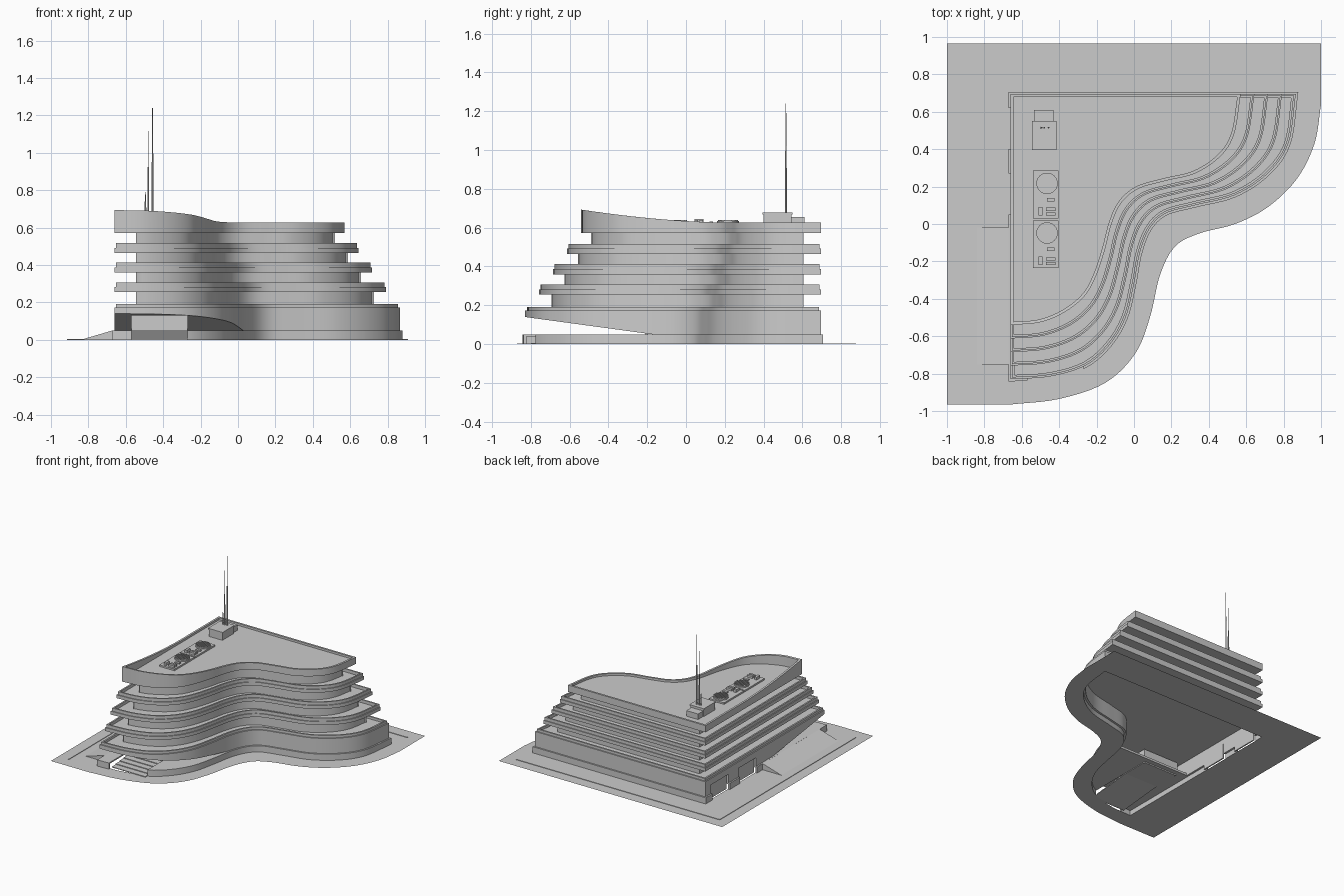
import bpy, bmesh, math
from mathutils import Vector

if "Cube" in bpy.data.objects:
    bpy.data.objects.remove(bpy.data.objects["Cube"])

# S-shaped facade lines: outermost storey, roof, and pavement edge
OUTER = [(-.66,-.83),(-.45,-.815),(-.26,-.757),(-.13,-.645),(-.045,-.5),(0,-.32),(.03,-.16),
         (.08,-.03),(.165,.055),(.325,.10),(.54,.155),(.715,.27),(.825,.43),(.865,.69)]
ROOF = [(-.66,-.54),(-.5,-.525),(-.365,-.468),(-.26,-.38),(-.2,-.27),(-.155,-.135),(-.12,0),
        (-.07,.11),(.02,.187),(.165,.23),(.325,.27),(.46,.36),(.535,.48),(.57,.69)]
EDGE = [(-.66,-.965),(-.4,-.935),(-.155,-.85),(.005,-.695),(.085,-.5),(.14,-.27),(.22,-.12),
        (.35,-.05),(.54,0),(.715,.09),(.87,.24),(.965,.43),(1,.64)]


def spline(pts, n=6):
    p = [Vector(q) for q in pts]
    p = [2*p[0]-p[1]] + p + [2*p[-1]-p[-2]]
    out = []
    for a, b, c, d in zip(p, p[1:], p[2:], p[3:]):
        for i in range(n):
            t = i/n
            out.append(.5*(2*b+(c-a)*t+(2*a-5*b+4*c-d)*t*t+(3*b-a-3*c+d)*t**3))
    return out + [p[-2]]


def outline(t, left=-.66, back=.695, side=1):
    pts = spline([Vector(a).lerp(Vector(b), t) for a, b in zip(OUTER, ROOF)])
    pts = [Vector((max(p.x, left), min(p.y, back))) for p in pts]
    pts[0].x, pts[-1].y = left, back
    corner = Vector((left, back))
    return pts + [corner.lerp(pts[0], i/side) for i in range(side)]


def inset(poly, d):
    out = []
    for i, p in enumerate(poly):
        e1 = (p-poly[i-1]).normalized()
        e2 = (poly[(i+1) % len(poly)]-p).normalized()
        m = Vector((-e1.y-e2.y, e1.x+e2.x))
        out.append(p + m*(2*d/max(m.length_squared, .5)))
    return out


def smooth(ob):
    bpy.ops.object.select_all(action='DESELECT')
    ob.select_set(True)
    bpy.context.view_layer.objects.active = ob
    bpy.ops.object.shade_smooth_by_angle(angle=math.radians(30))


def finish(name, bm, shade=True):
    bmesh.ops.recalc_face_normals(bm, faces=bm.faces)
    me = bpy.data.meshes.new(name)
    bm.to_mesh(me)
    bm.free()
    ob = bpy.data.objects.new(name, me)
    bpy.context.collection.objects.link(ob)
    if shade:
        smooth(ob)
    return ob


def bridge(bm, loops):
    for a, b in zip(loops, loops[1:]):
        for i in range(len(a)):
            j = (i+1) % len(a)
            bm.faces.new((a[i], a[j], b[j], b[i]))
    bm.faces.new(loops[0][::-1])
    bm.faces.new(loops[-1])


def loft(name, rings, shade=True):
    """Bridge equal-length outlines; each ring is (outline, z or z(y))."""
    bm = bmesh.new()
    bridge(bm, [[bm.verts.new((p.x, p.y, z(p.y) if callable(z) else z)) for p in poly] for poly, z in rings])
    return finish(name, bm, shade)


def box(name, x0, x1, y0, y1, z0, z1):
    q = [Vector(v) for v in ((x0, y0), (x1, y0), (x1, y1), (x0, y1))]
    return loft(name, [(q, z0), (q, z1)], False)


def side_prism(name, yz, x0, x1):
    bm = bmesh.new()
    bridge(bm, [[bm.verts.new((x, y, z)) for y, z in yz] for x in (x0, x1)])
    return finish(name, bm, False)


def cylinder(name, x, y, z0, z1, r, r2=None, n=24):
    ring = lambda s: [Vector((x+s*math.cos(2*math.pi*i/n), y+s*math.sin(2*math.pi*i/n))) for i in range(n)]
    return loft(name, [(ring(r), z0), (ring(r2 or r), z1)])


def cut(ob, *cutters):
    for c in cutters:
        c.hide_render = True
        m = ob.modifiers.new('cut', 'BOOLEAN')
        m.operation, m.solver, m.object = 'DIFFERENCE', 'EXACT', c
        bpy.context.view_layer.objects.active = ob
        bpy.ops.object.modifier_apply(modifier=m.name)
        bpy.data.objects.remove(c)
    smooth(ob)
    return ob


# Flat pavement sheet with the building footprint left open
edge = [Vector((-1, -.965))] + spline(EDGE) + [Vector((1, .965)), Vector((-1, .965))]
base = inset(outline(0), -.012)
foot = inset(outline(0), .004)
bm = bmesh.new()
lines = []
for poly in (edge, foot):
    vs = [bm.verts.new((p.x, p.y, 0)) for p in poly]
    lines += [bm.edges.new((vs[i-1], vs[i])) for i in range(len(vs))]
bmesh.ops.triangle_fill(bm, use_beauty=True, use_dissolve=False, edges=lines, normal=(0, 0, 1))
finish('pavement', bm, False)
box('back_kerb', -.91, .91, .865, .875, 0, .004)
box('left_kerb', -.915, -.905, -.87, .87, 0, .004)

# Plinth and ground storey: a hollow shell with a sloping soffit over the entrance
DOORS = [(.40, .62), (.05, .27)]
inner = inset(outline(0), .02)


def common_cutters():
    cavity = loft('cutter', [(inner, -.11), (inner, .163)])
    cut(cavity, side_prism('cutter', [(-.155, -.2), (-.155, .058), (-.95, .168), (-.95, -.2)], -1, 1),
        box('cutter', -.58, -.26, -1, -.19, -.2, .14))
    return ([cavity, box('cutter', -.57, -.27, -1, -.2, -.1, .13)]
            + [box('cutter', -.75, -.6, a, b, -.1, .12) for a, b in DOORS])


plinth = loft('plinth', [(base, 0), (base, .05)])
cut(plinth, loft('cutter', [(foot, -.1), (foot, .04)]), *common_cutters())
o = outline(0)
p, r = inset(o, .009), inset(o, .022)
storey = loft('ground_storey', [(o, .049), (o, .172), (p, .172), (p, .192), (r, .192), (r, .172)])
wedge = side_prism('cutter', [(-.17, 0), (-.17, .05), (-.95, .156), (-.95, 0)], -1, 1)
cut(storey, wedge, *common_cutters())
for i, (a, b) in enumerate(DOORS):
    box(f'garage_door_{i+1}', -.645, -.635, a, b, 0, .12)
box('entrance_wall', -.57, -.27, -.21, -.195, .03, .13)

# Entrance steps and side ramp
N = 9
prof = [(-.80, 0)]
for i in range(N):
    y, z = -.80+.05*i, .05*(i+1)/N
    prof += [(y, z), (y+.05 if i < N-1 else -.2, z)]
side_prism('entrance_steps', prof + [(-.2, .035), (-.42, .035), (-.78, 0)], -.57, -.27)
bm = bmesh.new()
a, b = ([bm.verts.new((x, y, z)) for x, z in ((-.84, 0), (-.671, 0), (-.671, .05))] for y in (-.75, -.02))
bridge(bm, [a, b])
finish('side_ramp', bm, False)

# Recessed storeys with balcony trays
for k, z in enumerate((.255, .36, .465, .57), 1):
    w = outline(.235*(k+1), -.545, .605)
    loft(f'storey_wall_{k}', [(w, z-.09), (w, z+.005)])
    if k < 4:
        o = outline(k/4)
        p, r = inset(o, .007), inset(o, .019)
        loft(f'balcony_{k}', [(o, z), (o, z+.027), (p, z+.027), (p, z+.052), (r, z+.052), (r, z+.027)])

# Roof with parapet sweeping up towards the front
top = lambda y: .627 + .066*(max(0, .2-y)/.74)**1.7
o = outline(1, side=20)
r = inset(o, .016)
loft('roof', [(o, .572), (o, top), (r, top), (r, .61)])

# Rooftop plant
for i, y in enumerate((.03, -.235), 1):
    box(f'plant_pad_{i}', -.54, -.405, y, y+.255, .605, .623)
    cylinder(f'fan_{i}', -.465, y+.187, .62, .634, .057)
    for j in range(7):
        x = -.513+.016*j
        h = math.sqrt(.052**2-(x+.465)**2)
        box(f'fan_{i}_slat_{j}', x-.003, x+.003, y+.187-h, y+.187+h, .632, .64)
    box(f'plant_box_{i}', -.51, -.49, y+.015, y+.06, .62, .645)
    for j, dy in enumerate((.015, .04)):
        box(f'plant_unit_{i}_{j}', -.47, -.42, y+dy, y+dy+.017, .62, .64)
    box(f'plant_duct_{i}', -.465, -.425, y+.09, y+.11, .62, .632)

# Stair house and antennas
box('stair_house', -.54, -.42, .40, .545, .60, .677)
box('stair_house_cap', -.545, -.415, .395, .55, .668, .677)
box('stair_house_annex', -.535, -.43, .545, .61, .60, .655)
for i, (x, h) in enumerate(((-.457, 1.24), (-.48, 1.115), (-.495, .79)), 1):
    mid = .67+(h-.67)*.57
    cylinder(f'antenna_{i}_base', x, .515, .67, mid, .005, .004, 8)
    cylinder(f'antenna_{i}_tip', x, .515, mid, h, .0025, .0015, 8)
